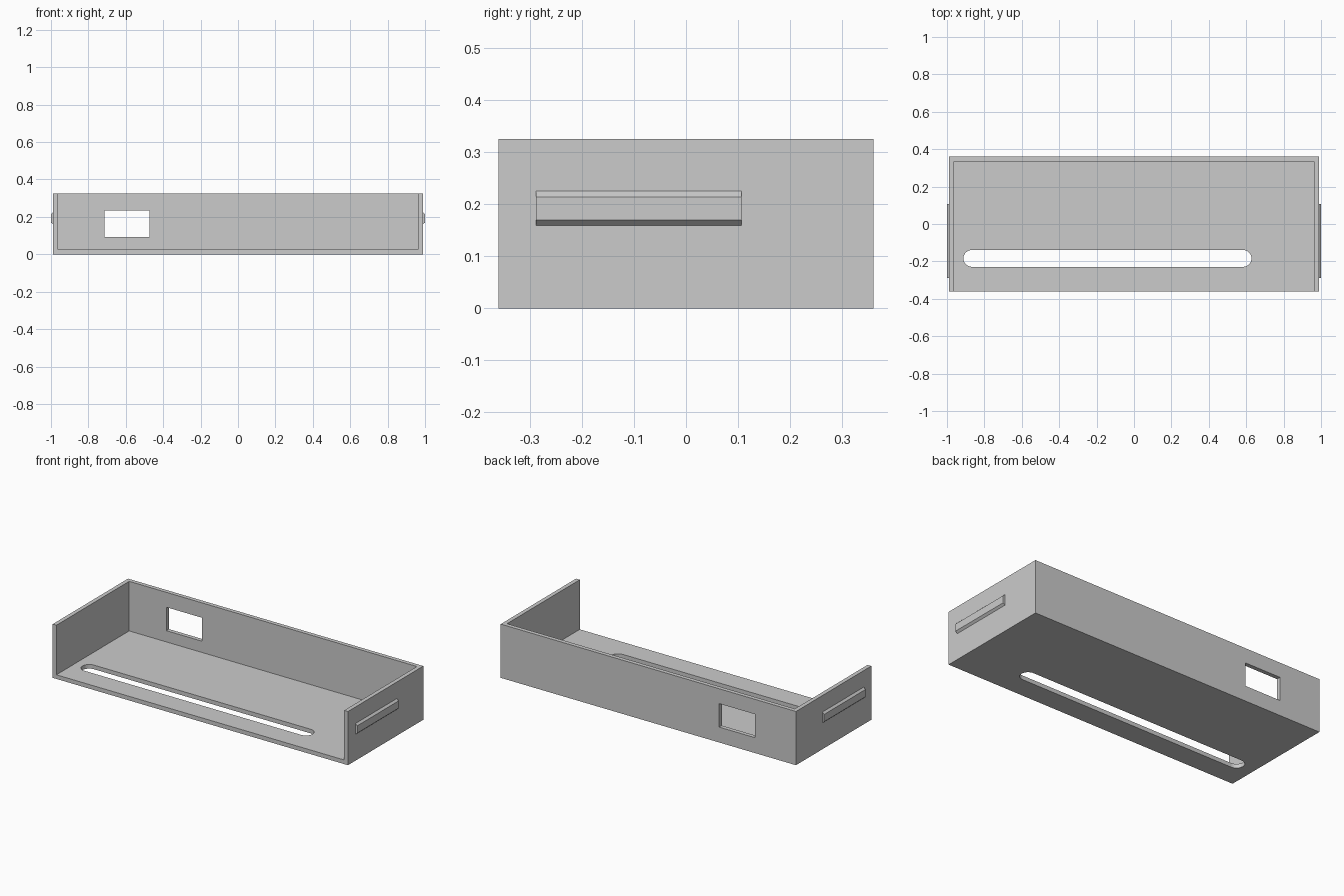
import bpy
import bmesh
from math import cos, sin, pi
from mathutils import Vector

if "Cube" in bpy.data.objects:
    bpy.data.objects.remove(bpy.data.objects["Cube"])

W, D, H, T = 0.988, 0.36, 0.325, 0.025  # half width, half depth, height, wall

grey = bpy.data.materials.new("plain grey")
grey.use_nodes = True
colour = (0.6, 0.6, 0.6, 1)
grey.diffuse_color = colour
grey.node_tree.nodes["Principled BSDF"].inputs["Base Color"].default_value = colour


def prism(name, outline, sweep):
    """Extrude a closed outline of 3D points along the sweep vector."""
    bm = bmesh.new()
    base = bm.faces.new([bm.verts.new(p) for p in outline])
    top = bmesh.ops.extrude_face_region(bm, geom=[base], use_keep_orig=True)
    moved = [g for g in top["geom"] if isinstance(g, bmesh.types.BMVert)]
    bmesh.ops.translate(bm, verts=moved, vec=Vector(sweep))
    bmesh.ops.recalc_face_normals(bm, faces=bm.faces)
    mesh = bpy.data.meshes.new(name)
    bm.to_mesh(mesh)
    bm.free()
    mesh.materials.append(grey)
    obj = bpy.data.objects.new(name, mesh)
    bpy.context.collection.objects.link(obj)
    return obj


def box(name, x0, x1, y0, y1, z0, z1):
    return prism(name, [(x0, y0, z0), (x1, y0, z0), (x1, y1, z0), (x0, y1, z0)],
                 (0, 0, z1 - z0))


def cut(body, cutter):
    """Subtract the cutter, bake the result and discard the cutter."""
    mod = body.modifiers.new("cut", "BOOLEAN")
    mod.operation, mod.solver, mod.object = "DIFFERENCE", "EXACT", cutter
    cutter.hide_render = True
    bpy.context.view_layer.update()
    graph = bpy.context.evaluated_depsgraph_get()
    baked = bpy.data.meshes.new_from_object(body.evaluated_get(graph))
    body.modifiers.clear()
    body.data = baked
    bpy.data.objects.remove(cutter)


# Tray open at the top and front
tray = box("tray", -W, W, -D, D, 0, H)
cut(tray, box("cavity", -W + T, W - T, -D - 0.1, D - T, T, H + 0.1))

# Rectangular window in the back wall
cut(tray, box("window", -0.714, -0.474, D - 0.1, D + 0.1, 0.093, 0.235))

# Long rounded slot through the floor
r, y, left, right, n = 0.045, -0.184, -0.867, 0.583, 16
slot = [(right + r * cos(a), y + r * sin(a), -0.1)
        for a in (pi * i / n - pi / 2 for i in range(n + 1))]
slot += [(left - r * cos(a), y - r * sin(a), -0.1)
         for a in (pi * i / n - pi / 2 for i in range(n + 1))]
cut(tray, prism("slot", slot, (0, 0, 0.2)))

# Bevelled rails on both outer sides
for side, name in ((1, "left_rail"), (-1, "right_rail")):
    section = [(W - 0.005, 0.159), (W, 0.159), (1, 0.170),
               (1, 0.214), (W, 0.225), (W - 0.005, 0.225)]
    prism(name, [(side * x, -0.288, z) for x, z in section], (0, 0.395, 0))
